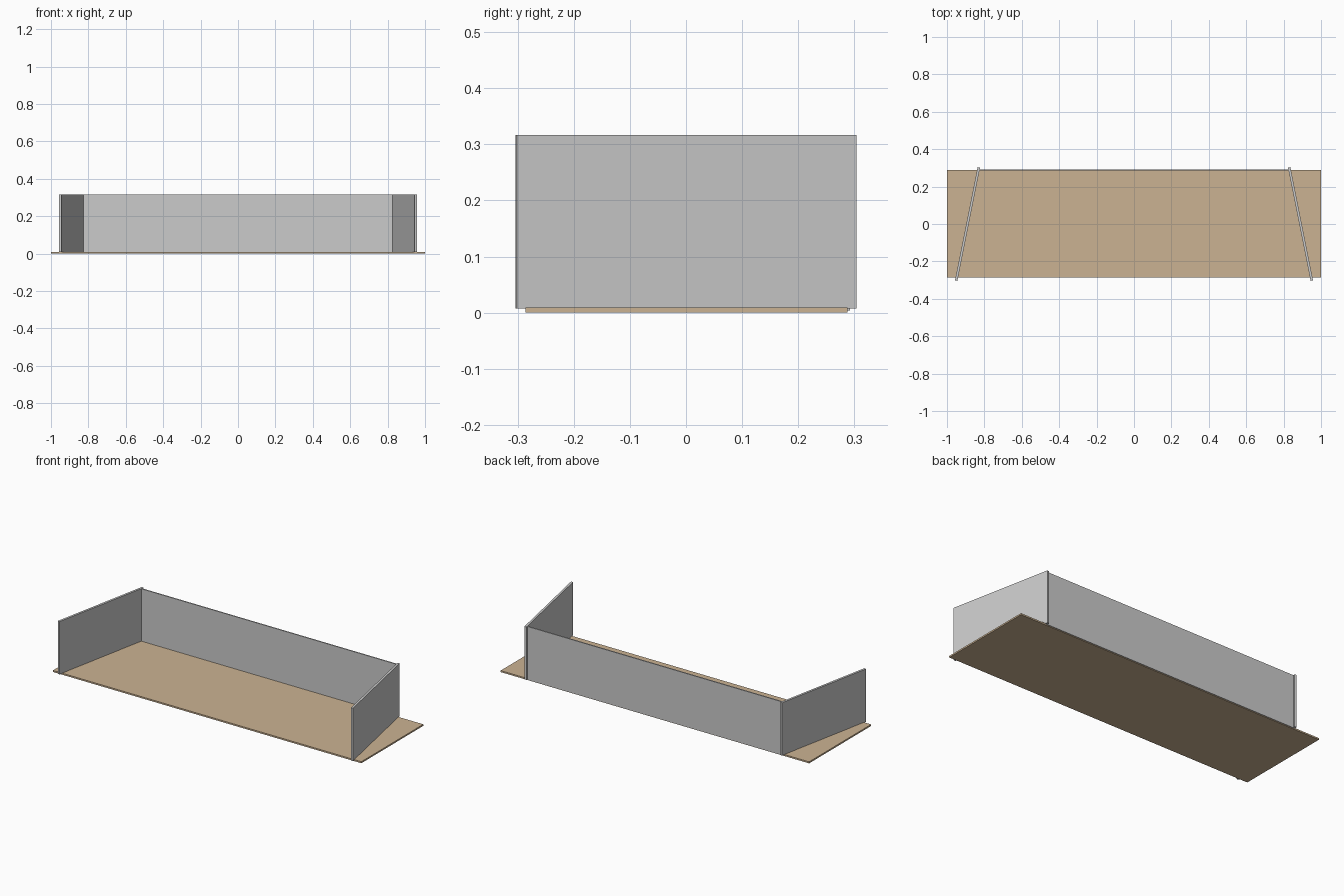
import bpy, math

if "Cube" in bpy.data.objects:
    bpy.data.objects.remove(bpy.data.objects["Cube"])


def material(name, colour):
    m = bpy.data.materials.new(name)
    m.diffuse_color = (*colour, 1)
    m.use_nodes = True
    m.node_tree.nodes["Principled BSDF"].inputs["Base Color"].default_value = m.diffuse_color
    return m


def box(name, size, centre, mat, angle=0):
    bpy.ops.mesh.primitive_cube_add(size=1, location=centre, rotation=(0, 0, angle))
    ob = bpy.context.object
    ob.name = name
    ob.scale = size
    ob.data.materials.append(mat)
    return ob


tan = material("tan board", (0.60, 0.45, 0.29))
grey = material("light grey panel", (0.60, 0.60, 0.60))

# Floor board
box("base_board", (2.0, 0.574, 0.009), (0, 0.001, 0.0045), tan)

# Back wall
box("back_panel", (1.66, 0.007, 0.312), (0, 0.2885, 0.160), grey)

# Splayed side walls, mirrored left and right
front_x, back_x, half_y = 0.9505, 0.8295, 0.3025
dx = front_x - back_x
length = math.hypot(dx, 2 * half_y)
for side, s in (("left", -1), ("right", 1)):
    box(side + "_panel", (0.013, length, 0.310), (s * (front_x + back_x) / 2, 0, 0.162),
        grey, s * math.atan2(dx, 2 * half_y))
